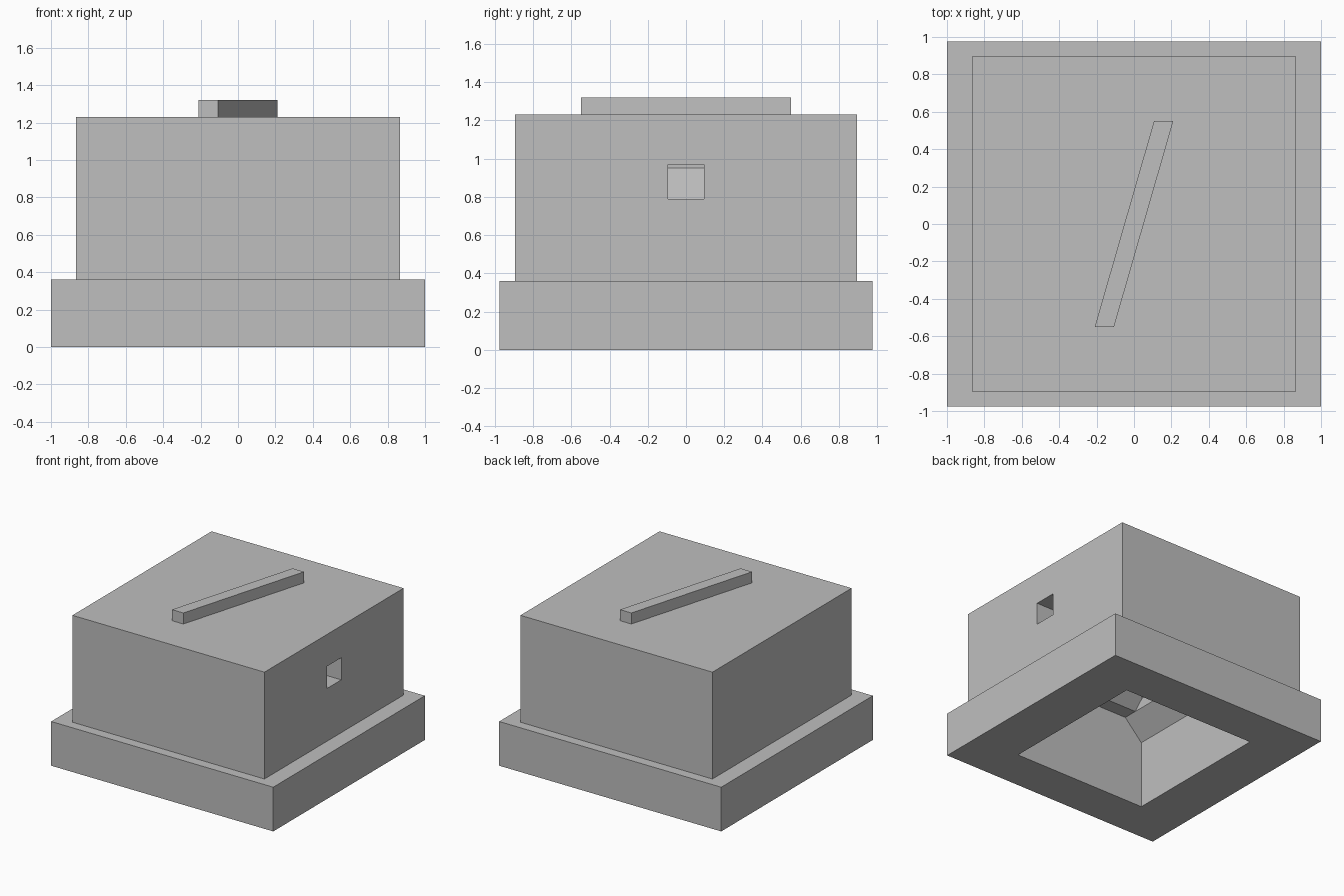
import bpy, bmesh

default = bpy.data.objects.get("Cube")
if default:
    bpy.data.objects.remove(default, do_unlink=True)

grey = bpy.data.materials.new("plain grey")
grey.use_nodes = True
colour = (0.52, 0.52, 0.52, 1)
grey.diffuse_color = colour
grey.node_tree.nodes["Principled BSDF"].inputs["Base Color"].default_value = colour


def loft(name, rings):
    """Closed solid skinned through matching loops of points."""
    bm = bmesh.new()
    loops = [[bm.verts.new(p) for p in ring] for ring in rings]
    n = len(loops[0])
    for low, high in zip(loops, loops[1:]):
        for i in range(n):
            j = (i + 1) % n
            bm.faces.new((low[i], low[j], high[j], high[i]))
    bm.faces.new(loops[0][::-1])
    bm.faces.new(loops[-1])
    bmesh.ops.recalc_face_normals(bm, faces=bm.faces)
    mesh = bpy.data.meshes.new(name)
    bm.to_mesh(mesh)
    bm.free()
    mesh.materials.append(grey)
    obj = bpy.data.objects.new(name, mesh)
    bpy.context.collection.objects.link(obj)
    return obj


def rect(hx, hy, z):
    return [(-hx, -hy, z), (hx, -hy, z), (hx, hy, z), (-hx, hy, z)]


def cut(target, cutter):
    cutter.hide_render = True
    mod = target.modifiers.new("cut", "BOOLEAN")
    mod.operation = "DIFFERENCE"
    mod.solver = "EXACT"
    mod.object = cutter
    bpy.context.view_layer.objects.active = target
    bpy.ops.object.modifier_apply(modifier=mod.name)
    bpy.data.objects.remove(cutter, do_unlink=True)


# Block with a wide flange at the bottom
body = loft("flanged_body", [rect(1, 0.975, 0), rect(1, 0.975, 0.36),
                             rect(0.865, 0.895, 0.36), rect(0.865, 0.895, 1.23)])

# Stepped pocket in the underside, with sloping shoulders
cut(body, loft("pocket_cutter", [
    rect(0.6, 0.63, -0.1), rect(0.6, 0.63, 0.55), rect(0.444, 0.63, 0.71),
    rect(0.444, 0.515, 0.711), rect(0.444, 0.435, 0.79), rect(0.284, 0.275, 0.95)]))

# Square side hole ending in a slope
profile = [(0.95, 0.79), (0.475, 0.79), (0.315, 0.95), (0.315, 0.97), (0.95, 0.97)]
cut(body, loft("hole_cutter", [[(x, y, z) for x, z in profile] for y in (-0.093, 0.093)]))

# Slanted bar on the top
bar = [(-0.21, -0.55), (-0.107, -0.55), (0.21, 0.55), (0.107, 0.55)]
loft("slanted_bar", [[(x, y, z) for x, y in bar] for z in (1.22, 1.32)])
